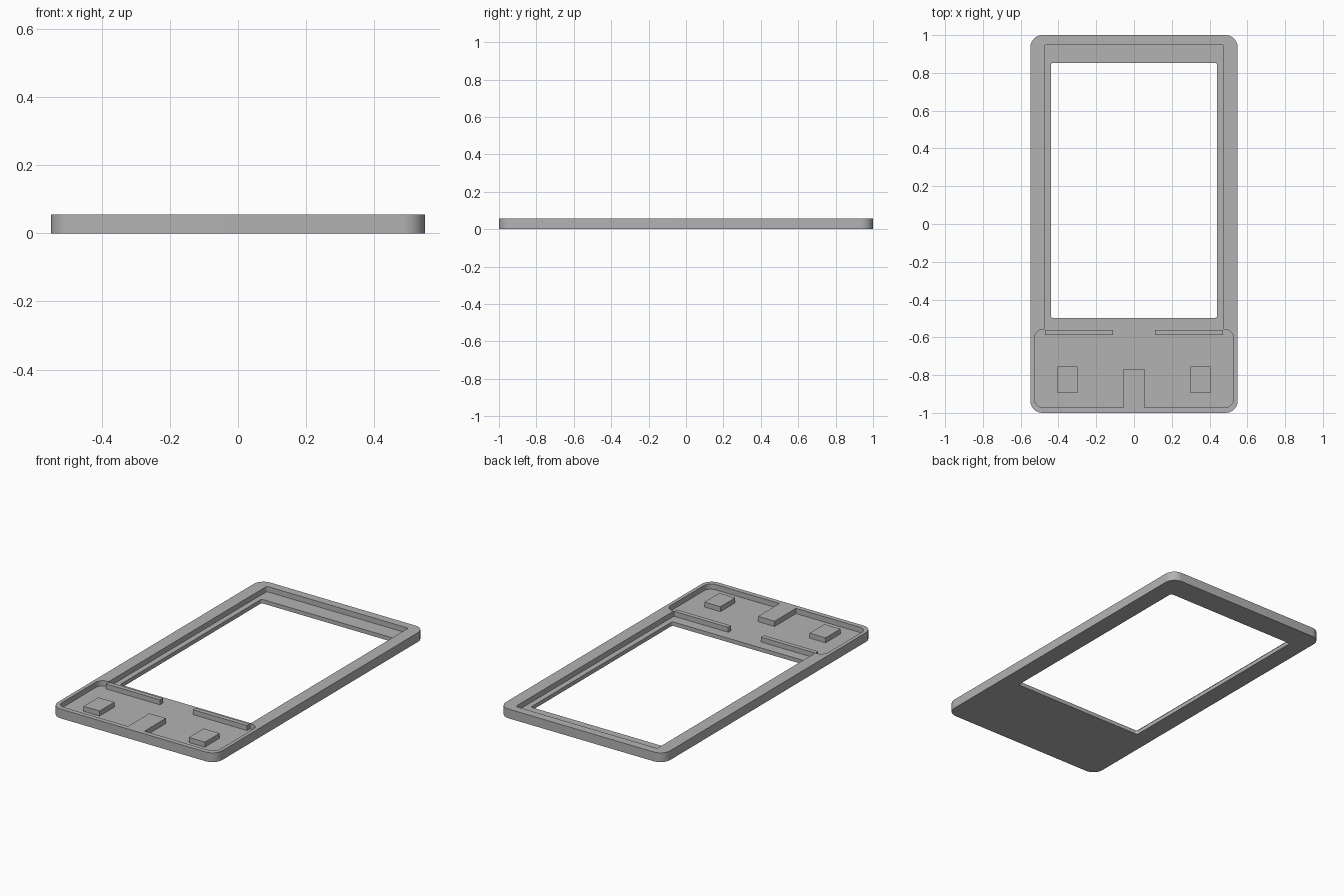
import bpy
import bmesh
import math
from mathutils import Vector

cube = bpy.data.objects.get("Cube")
if cube:
    bpy.data.objects.remove(cube, do_unlink=True)

HEIGHT = 0.056   # full thickness of the frame
FLOOR = 0.024    # thickness of the recessed floor

grey = bpy.data.materials.new("plain grey")
grey.use_nodes = True
grey.diffuse_color = (0.45, 0.45, 0.45, 1)
grey.node_tree.nodes["Principled BSDF"].inputs["Base Color"].default_value = (0.45, 0.45, 0.45, 1)


def rounded(points, steps=10):
    """Replace each (x, y, radius) right-angled corner with an arc."""
    out = []
    for i, (x, y, r) in enumerate(points):
        p = Vector((x, y))
        if r == 0:
            out.append(p)
            continue
        a = (Vector(points[i - 1][:2]) - p).normalized() * r
        b = (Vector(points[(i + 1) % len(points)][:2]) - p).normalized() * r
        for k in range(steps + 1):
            t = math.pi / 2 * k / steps
            out.append(p + a * (1 - math.sin(t)) + b * (1 - math.cos(t)))
    return out


def prism(name, points, z0, z1):
    """Extrude a rounded outline from z0 to z1."""
    bm = bmesh.new()
    face = bm.faces.new([bm.verts.new((p.x, p.y, z0)) for p in rounded(points)])
    top = bmesh.ops.extrude_face_region(bm, geom=[face])["geom"]
    verts = [v for v in top if isinstance(v, bmesh.types.BMVert)]
    bmesh.ops.translate(bm, verts=verts, vec=(0, 0, z1 - z0))
    bmesh.ops.recalc_face_normals(bm, faces=bm.faces)
    mesh = bpy.data.meshes.new(name)
    bm.to_mesh(mesh)
    bm.free()
    mesh.materials.append(grey)
    obj = bpy.data.objects.new(name, mesh)
    bpy.context.collection.objects.link(obj)
    return obj


def rect(x0, x1, y0, y1, r=0):
    return [(x0, y0, r), (x1, y0, r), (x1, y1, r), (x0, y1, r)]


def select(obj):
    bpy.ops.object.select_all(action="DESELECT")
    obj.select_set(True)
    bpy.context.view_layer.objects.active = obj


def cut(obj, cutter):
    mod = obj.modifiers.new("cut", "BOOLEAN")
    mod.operation = "DIFFERENCE"
    mod.solver = "EXACT"
    mod.object = cutter
    select(obj)
    bpy.ops.object.modifier_apply(modifier=mod.name)
    bpy.data.objects.remove(cutter, do_unlink=True)


# Outer frame
frame = prism("frame", rect(-0.549, 0.549, -1, 1, 0.065), 0, HEIGHT)

# Recess: screen bed, wider lower pocket and the tab left standing at the front
half = [(0.055, -0.767, 0), (0.055, -0.971, 0), (0.527, -0.971, 0.045),
        (0.527, -0.559, 0.045), (0.473, -0.559, 0), (0.473, 0.95, 0.01)]
recess = half + [(-x, y, r) for x, y, r in reversed(half)]
cut(frame, prism("recess_cutter", recess, FLOOR, HEIGHT + 0.1))

# Screen window
cut(frame, prism("window_cutter", rect(-0.44, 0.44, -0.497, 0.853, 0.012), -0.1, HEIGHT + 0.1))
select(frame)
bpy.ops.object.shade_smooth_by_angle(angle=math.radians(30))

# Raised ribs and square pads on the pocket floor
for side, s in (("left", 1), ("right", -1)):
    for part, x0, x1, y0, y1 in (("rib", 0.11, 0.471, -0.587, -0.56),
                                 ("pad", 0.298, 0.405, -0.895, -0.754)):
        a, b = sorted((s * x0, s * x1))
        prism(f"{side}_{part}", rect(a, b, y0, y1), FLOOR - 0.004, HEIGHT - 0.002)
